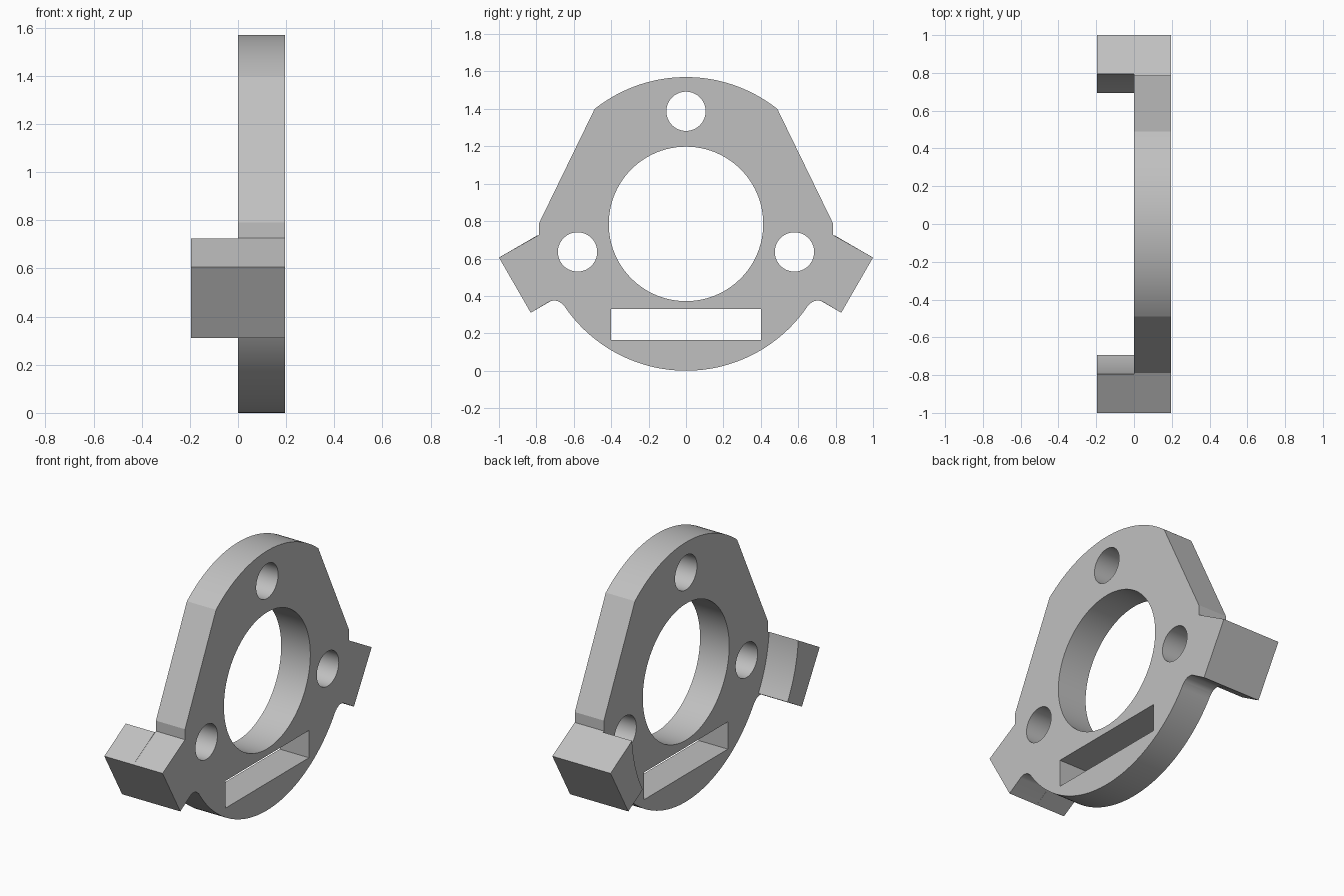
import bpy, bmesh
from math import radians, cos, sin

if "Cube" in bpy.data.objects:
    bpy.data.objects.remove(bpy.data.objects["Cube"], do_unlink=True)

R = 0.785            # disc radius, also the height of its centre
THICK = 0.195

grey = bpy.data.materials.new("plain grey")
grey.use_nodes = True
grey.diffuse_color = (0.53, 0.53, 0.53, 1)
grey.node_tree.nodes["Principled BSDF"].inputs["Base Color"].default_value = (0.53, 0.53, 0.53, 1)


def arc(cy, cz, r, start, end, steps):
    """Points on an arc in the y-z plane, angles in degrees."""
    angles = [radians(start + (end - start) * i / steps) for i in range(steps + 1)]
    return [(cy + r * cos(a), cz + r * sin(a)) for a in angles]


def circle(cy, cz, r, steps=64):
    return arc(cy, cz, r, 0, 360, steps)[:-1]


def mirrored(points):
    return [(-y, z) for y, z in reversed(points)]


def extrude_profile(name, loops, x0, x1):
    """Fill closed y-z loops (inner ones become holes) and extrude along x."""
    bm = bmesh.new()
    for loop in loops:
        verts = [bm.verts.new((x0, y, z)) for y, z in loop]
        for a, b in zip(verts, verts[1:] + verts[:1]):
            bm.edges.new((a, b))
    bmesh.ops.triangle_fill(bm, edges=bm.edges[:], use_beauty=True, normal=(1, 0, 0))
    result = bmesh.ops.extrude_face_region(bm, geom=bm.faces[:], use_keep_orig=True)
    moved = [g for g in result["geom"] if isinstance(g, bmesh.types.BMVert)]
    bmesh.ops.translate(bm, verts=moved, vec=(x1 - x0, 0, 0))
    bmesh.ops.recalc_face_normals(bm, faces=bm.faces[:])
    mesh = bpy.data.meshes.new(name)
    bm.to_mesh(mesh)
    bm.free()
    mesh.materials.append(grey)
    obj = bpy.data.objects.new(name, mesh)
    bpy.context.collection.objects.link(obj)
    bpy.ops.object.select_all(action="DESELECT")
    obj.select_set(True)
    bpy.context.view_layer.objects.active = obj
    bpy.ops.object.shade_smooth_by_angle(angle=radians(25))


# Half outline of the plate, from bottom centre round to top centre
lug_corners = [(0.83, 0.31), (1.0, 0.605)]
half = arc(0, R, R, -90, -33.7, 32)
half += arc(0.705, 0.315, 0.06, 146.3, 60, 12)[1:]
half += lug_corners + [(R, 0.727), (R, 0.79)]
half += arc(0, R, R, 51.5, 90, 24)
outline = half + mirrored(half[1:-1])

# Plate with bore, bolt holes and slot
bore = circle(0, R, 0.413, 96)
bolt_holes = [circle(y, z, 0.105) for y, z in ((0, 1.387), (0.58, 0.635), (-0.58, 0.635))]
slot = [(-0.4, 0.165), (0.4, 0.165), (0.4, 0.33), (-0.4, 0.33)]
extrude_profile("plate", [outline, bore, slot] + bolt_holes, 0, THICK)

# Lugs standing out beside the plate, hollowed to a curve on the inside
lug = lug_corners + arc(0, R, 0.797, -4.4, -29.7, 16)
extrude_profile("left_lug", [lug], -THICK, 0)
extrude_profile("right_lug", [mirrored(lug)], -THICK, 0)
